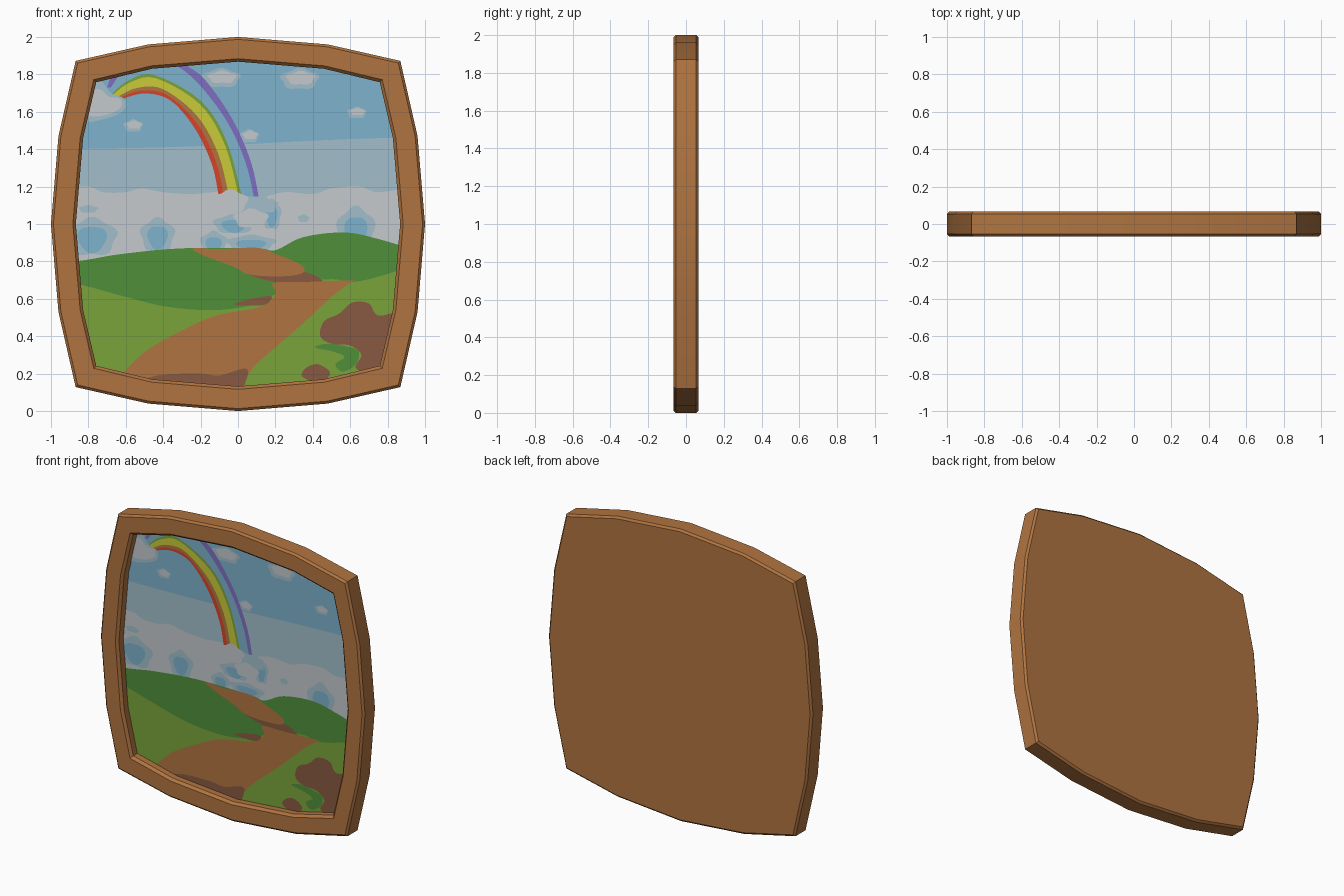
import bpy, bmesh, math
from mathutils import Vector

if "Cube" in bpy.data.objects:
    bpy.data.objects.remove(bpy.data.objects["Cube"])


def material(name, hexcode):
    def lin(c):
        return c / 12.92 if c <= 0.04045 else ((c + 0.055) / 1.055) ** 2.4
    m = bpy.data.materials.new(name)
    m.diffuse_color = [lin(int(hexcode[i:i + 2], 16) / 255) for i in (0, 2, 4)] + [1]
    m.use_nodes = True
    m.node_tree.nodes["Principled BSDF"].inputs["Base Color"].default_value = m.diffuse_color
    return m


BROWN = material("wood brown", "B07440")
DARK = material("earth brown", "885A41")
GREEN = material("hill green", "50903A")
LIME = material("grass green", "7BA43A")
SKY = material("sky blue", "7DB2CC")
PALE = material("haze blue", "A2BFCC")
WHITE = material("cloud white", "C5CACD")
YELLOW = material("yellow", "C8CB38")
RED = material("red", "D5432A")
PURPLE = material("purple", "7F6FC0")


def outline(quarter):
    """Mirror a quarter outline into a full counter-clockwise loop round z = 1."""
    half = quarter + [(-x, z) for x, z in quarter[-2::-1]]
    full = half + [(x, -z) for x, z in half[-2:0:-1]]
    return [Vector((x, z + 1)) for x, z in full]


OUTER = outline([(1, 0), (.96, .47), (.868, .872), (.48, .96), (0, 1)])
INNER = outline([(.867, 0), (.828, .46), (.758, .758), (.46, .83), (0, .868)])


def finish(name, bm, mat):
    me = bpy.data.meshes.new(name)
    bm.to_mesh(me)
    bm.free()
    me.materials.append(mat)
    ob = bpy.data.objects.new(name, me)
    bpy.context.collection.objects.link(ob)
    return ob


# Frame: rounded profile swept from the back edge round to the recess
bm = bmesh.new()
profile = [(.1, .067), (0, .054), (0, -.054), (.1, -.067), (.88, -.067), (1, -.05), (1, .001)]
rings = []
for t, y in profile:
    pts = [a.lerp(b, t) for a, b in zip(OUTER, INNER)]
    rings.append([bm.verts.new((p.x, y, p.y)) for p in pts])
n = len(OUTER)
for a, b in zip(rings, rings[1:]):
    for i in range(n):
        bm.faces.new((a[i], a[(i + 1) % n], b[(i + 1) % n], b[i]))
bm.faces.new(rings[0])
bmesh.ops.recalc_face_normals(bm, faces=bm.faces)
if max(bm.faces, key=lambda f: f.calc_area()).normal.y < 0:
    bmesh.ops.reverse_faces(bm, faces=bm.faces)
frame = finish("frame", bm, BROWN)
bpy.context.view_layer.objects.active = frame
frame.select_set(True)
bpy.ops.object.shade_smooth_by_angle(angle=math.radians(25))


def curve(pts, closed=False, steps=5):
    """Smooth line through a few points."""
    p = [Vector(q) for q in pts]
    p = [p[-1]] + p + p[:2] if closed else [p[0]] + p + [p[-1]]
    out = []
    for a, b, c, d in zip(p, p[1:], p[2:], p[3:]):
        for k in range(steps):
            t = k / steps
            out.append(.5 * (2 * b + (c - a) * t + (2 * a - 5 * b + 4 * c - d) * t * t
                             + (3 * b - a - 3 * c + d) * t ** 3))
    return out if closed else out + [p[-2]]


def clip(poly):
    """Trim a shape to the inside of the frame."""
    for a, b in zip(INNER, INNER[1:] + INNER[:1]):
        def side(p):
            return (b - a).x * (p - a).y - (b - a).y * (p - a).x
        out = []
        for p, q in zip(poly, poly[1:] + poly[:1]):
            sp, sq = side(p), side(q)
            if sp >= 0:
                out.append(p)
            if (sp >= 0) != (sq >= 0):
                out.append(p.lerp(q, sp / (sp - sq)))
        poly = out
    return poly


def paint(name, mat, level, poly):
    """Flat painted patch; higher levels lie in front."""
    bm = bmesh.new()
    y = -.0009 * level
    f = bm.faces.new([bm.verts.new((p.x, y, p.y)) for p in clip([Vector(q) for q in poly])])
    f.normal_update()
    if f.normal.y > 0:
        f.normal_flip()
    bmesh.ops.triangulate(bm, faces=bm.faces)
    return finish(name, bm, mat)


def land(name, mat, level, top, low=0):
    """Area below a smooth skyline."""
    paint(name, mat, level, curve(top) + [Vector((top[-1][0], low)), Vector((top[0][0], low))])


def blob(name, mat, level, pts):
    paint(name, mat, level, curve(pts, True))


def puff(name, mat, level, x, z, rx, rz, lobes=5):
    paint(name, mat, level, [
        (x + rx * (1 + .1 * math.sin(lobes * a)) * math.cos(a),
         z + rz * (1 + .1 * math.sin(lobes * a)) * math.sin(a))
        for a in (math.tau * i / 30 for i in range(30))])


# Sky bands
paint("sky", SKY, 0, INNER)
land("haze", PALE, 1, [(-.95, 1.4), (-.4, 1.41), (0, 1.425), (.5, 1.45), (.95, 1.465)], .7)
land("cloud_bank", WHITE, 2, [(-.95, 1.19), (-.8, 1.2), (-.72, 1.17), (-.6, 1.17), (-.52, 1.19),
                             (-.4, 1.17), (-.25, 1.16), (-.1, 1.17), (.1, 1.14), (.25, 1.17),
                             (.4, 1.16), (.5, 1.19), (.65, 1.2), (.75, 1.17), (.95, 1.2)], .7)

# Blue gaps in the cloud bank: (x, z, rx, rz), hazy rim with a blue heart
for x, z, rx, rz in [(-.78, .93, .13, .1), (-.43, .94, .09, .09), (-.13, .9, .07, .06),
                     (.63, .97, .1, .12), (.18, 1.05, .05, .08), (-.02, 1.0, .11, .05),
                     (.07, .9, .13, .04)]:
    puff("gap_rim", PALE, 3, x, z, rx, rz)
    puff("gap", SKY, 4, x, z - .01, rx * .6, rz * .7, 3)
for x, z, rx, rz in [(-.8, 1.08, .05, .02), (.42, .89, .05, .03), (.35, 1.03, .03, .02)]:
    puff("gap_rim", PALE, 3, x, z, rx, rz)

# Small clouds
for x, z, rx, rz in [(-.09, 1.78, .1, .05), (.33, 1.775, .1, .055), (.635, 1.595, .05, .03),
                     (-.56, 1.525, .05, .033), (.06, 1.47, .05, .035)]:
    puff("cloud_rim", PALE, 3, x, z, rx, rz)
    puff("cloud", WHITE, 4, x + .005, z + .005, rx * .75, rz * .65)

# Rainbow: bands between an inner and an outer arc
inner = curve([(-.63, 1.665), (-.5, 1.698), (-.36, 1.66), (-.23, 1.51), (-.14, 1.32), (-.105, 1.16)])
outer = curve([(-.68, 1.69), (-.59, 1.765), (-.45, 1.797), (-.2, 1.66), (-.06, 1.44), (.022, 1.14)])
for name, mat, t0, t1 in [("red", RED, 0, .22), ("orange", BROWN, .22, .44),
                          ("yellow", YELLOW, .44, .87), ("green", LIME, .87, 1)]:
    paint("rainbow_" + name, mat, 5, [a.lerp(b, t0) for a, b in zip(inner, outer)]
          + [a.lerp(b, t1) for a, b in zip(inner, outer)][::-1])
blue = curve([(-.36, 1.87), (-.22, 1.76), (-.06, 1.55), (.04, 1.33), (.09, 1.12)])
violet = curve([(-.3, 1.86), (-.18, 1.775), (-.03, 1.56), (.07, 1.33), (.115, 1.12)])
paint("rainbow_blue", SKY, 4.5, outer[10:] + blue[5:][::-1])
paint("rainbow_violet", PURPLE, 5, blue + violet[::-1])
paint("rainbow_violet_end", PURPLE, 5, [(-.7, 1.73), (-.68, 1.73), (-.64, 1.79), (-.68, 1.79)])

# Clouds over the rainbow ends
blob("left_cloud_rim", PALE, 5.5, [(-.83, 1.56), (-.7, 1.565), (-.61, 1.61), (-.61, 1.67), (-.68, 1.7),
                                 (-.74, 1.77), (-.83, 1.75)])
blob("left_cloud", WHITE, 6, [(-.82, 1.59), (-.72, 1.58), (-.63, 1.62), (-.63, 1.67), (-.69, 1.68),
                             (-.74, 1.72), (-.82, 1.7)])
puff("end_cloud_rim", PALE, 5.5, .08, 1.1, .13, .05, 7)
puff("end_cloud", WHITE, 6, -.04, 1.12, .09, .06)
puff("end_cloud_low", WHITE, 6, .07, 1.03, .09, .05)

# Hills and meadow
land("left_hill", GREEN, 6, [(-.95, .79), (-.8, .81), (-.62, .84), (-.3, .87), (.1, .87), (.2, .86),
                            (.35, .93), (.57, .955), (.75, .92), (.95, .86)])
land("left_meadow", LIME, 7, [(-.95, .69), (-.82, .67), (-.6, .61), (-.37, .556), (-.1, .54), (.15, .58)])
land("right_meadow", LIME, 7, [(.1, .56), (.3, .68), (.5, .705), (.6, .69), (.72, .71), (.95, .78)])

# Winding path
blob("far_path", BROWN, 8, [(-.24, .87), (-.1, .865), (.1, .873), (.2, .84), (.34, .78), (.34, .735),
                           (.22, .72), (.06, .73), (-.02, .77), (-.18, .83)])
blob("path_bend", DARK, 7.5, [(.06, .73), (.2, .735), (.35, .745), (.45, .7), (.4, .68), (.2, .69)])
paint("near_path", BROWN, 8, curve([(.62, .7), (.5, .61), (.35, .47), (.2, .34), (.08, .23), (.0, .1)])
      + curve([(-.7, .1), (-.6, .22), (-.48, .33), (-.3, .43), (-.12, .51), (.13, .56), (.2, .63),
               (.19, .685), (.35, .69), (.62, .7)])[:-1])
blob("path_shade", DARK, 9, [(-.02, .57), (.13, .565), (.18, .6), (.16, .615), (.05, .595)])
land("path_edge", DARK, 9, [(-.5, .17), (-.4, .195), (-.2, .2), (-.1, .19), (.05, .225), (.02, .1)], .1)

# Bush in the right corner
blob("bush", DARK, 8, [(.44, .4), (.46, .48), (.54, .52), (.61, .58), (.7, .575), (.75, .51), (.9, .51),
                      (.9, .2), (.64, .22), (.66, .3), (.6, .35), (.5, .36)])
blob("bush_leaves", GREEN, 9, [(.41, .34), (.48, .36), (.58, .345), (.645, .32), (.63, .25), (.56, .21),
                              (.52, .25), (.57, .29), (.5, .32)])
blob("small_bush", DARK, 9, [(.34, .19), (.37, .235), (.43, .25), (.49, .21), (.47, .17), (.4, .16)])
